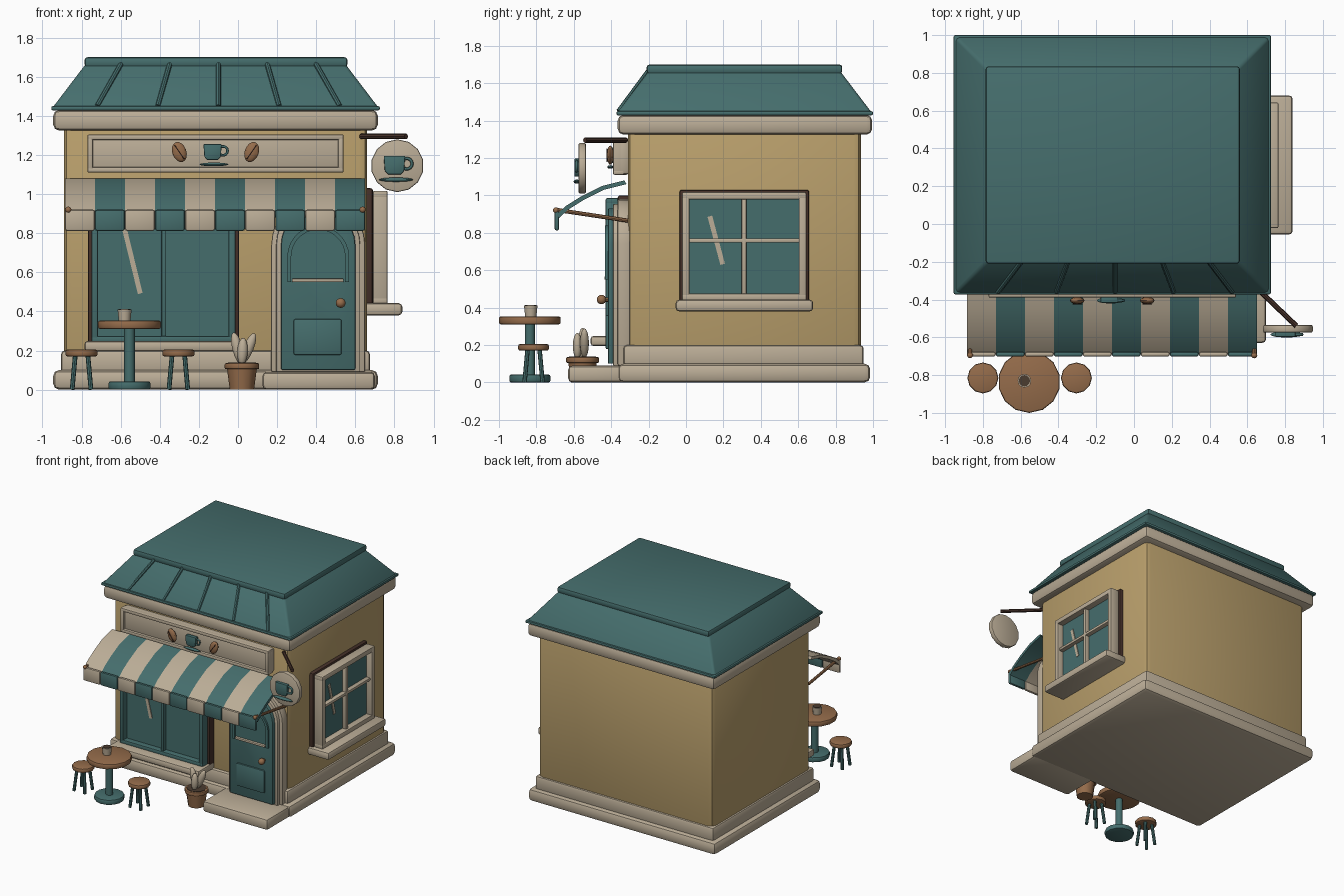
import bpy, bmesh, math
from mathutils import Vector, Matrix

if "Cube" in bpy.data.objects:
    bpy.data.objects.remove(bpy.data.objects["Cube"])


def material(name, r, g, b):
    m = bpy.data.materials.new(name)
    m.diffuse_color = (r, g, b, 1)
    m.use_nodes = True
    m.node_tree.nodes["Principled BSDF"].inputs["Base Color"].default_value = (r, g, b, 1)
    return m


TEAL = material("teal", 0.06, 0.155, 0.152)
CREAM = material("cream", 0.50, 0.42, 0.31)
WALL = material("ochre wall", 0.49, 0.35, 0.15)
WOOD = material("wood", 0.30, 0.15, 0.07)
DARK = material("dark wood", 0.06, 0.03, 0.022)
COFFEE = material("coffee", 0.07, 0.045, 0.03)


def finish(name, bm, mat, bevel=0, segments=2):
    """Bevel sharp edges, smooth by angle and link the object."""
    bmesh.ops.recalc_face_normals(bm, faces=bm.faces)
    if bevel:
        edges = [e for e in bm.edges if e.calc_face_angle(0) > 0.6]
        bmesh.ops.bevel(bm, geom=edges, offset=bevel, segments=segments,
                        profile=0.5, affect='EDGES', clamp_overlap=True)
    me = bpy.data.meshes.new(name)
    bm.to_mesh(me)
    bm.free()
    me.materials.append(mat)
    me.shade_smooth()
    me.set_sharp_from_angle(angle=math.radians(35))
    ob = bpy.data.objects.new(name, me)
    bpy.context.collection.objects.link(ob)
    return ob


def box(name, x, y, z, mat, bevel=0.012, top_inset=(0, 0)):
    """Box from (min, max) pairs; top_inset tapers the upper face."""
    bm = bmesh.new()
    bmesh.ops.create_cube(bm, size=1)
    mid = [(a + b) / 2 for a, b in (x, y, z)]
    size = [b - a for a, b in (x, y, z)]
    for v in bm.verts:
        top = v.co.z > 0
        for i in range(3):
            s = size[i] - (2 * top_inset[i] if top and i < 2 else 0)
            v.co[i] = mid[i] + v.co[i] * s
    return finish(name, bm, mat, bevel)


def prism(name, pts, axis, a, b, mat, bevel=0):
    """Extrude a 2D outline along x (outline is y,z) or y (outline is x,z)."""
    bm = bmesh.new()
    place = (lambda u, v: (a, u, v)) if axis == 'x' else (lambda u, v: (u, a, v))
    face = bm.faces.new([bm.verts.new(place(u, v)) for u, v in pts])
    ext = bmesh.ops.extrude_face_region(bm, geom=[face])
    move = Vector((b - a, 0, 0)) if axis == 'x' else Vector((0, b - a, 0))
    bmesh.ops.translate(bm, vec=move, verts=[g for g in ext["geom"] if isinstance(g, bmesh.types.BMVert)])
    return finish(name, bm, mat, bevel)


def rod(name, p, q, r, mat, r2=None, sides=12, bevel=0):
    """Cylinder or cone between two points."""
    p, q = Vector(p), Vector(q)
    bm = bmesh.new()
    rot = Vector((0, 0, 1)).rotation_difference(q - p).to_matrix().to_4x4()
    bmesh.ops.create_cone(bm, cap_ends=True, segments=sides, radius1=r, radius2=r2 or r,
                          depth=(q - p).length, matrix=Matrix.Translation((p + q) / 2) @ rot)
    return finish(name, bm, mat, bevel)


def ball(name, at, scale, mat, tilt=0):
    bm = bmesh.new()
    mtx = Matrix.Translation(at) @ Matrix.Rotation(tilt, 4, 'Y') @ Matrix.Diagonal((*scale, 1))
    bmesh.ops.create_uvsphere(bm, u_segments=12, v_segments=8, radius=1, matrix=mtx)
    return finish(name, bm, mat)


def frame(name, u, v, w, axis, a, b, mat):
    """Four bars around a rectangular opening facing x or y."""
    for part, uu, vv in (("low", u, (v[0], v[0] + w)), ("high", u, (v[1] - w, v[1])),
                         ("near", (u[0], u[0] + w), v), ("far", (u[1] - w, u[1]), v)):
        x, y = ((a, b), uu) if axis == 'x' else (uu, (a, b))
        box(f"{name}_{part}", x, y, vv, mat, 0.008)


# Shell: plinth, walls, cornice
box("base_plinth", (-0.945, 0.715), (-0.365, 0.985), (0, 0.1), CREAM, 0.03)
box("upper_plinth", (-0.905, 0.675), (-0.335, 0.95), (0.08, 0.2), CREAM, 0.02)
box("walls", (-0.89, 0.66), (-0.31, 0.935), (0.05, 1.4), WALL, 0.04)
box("cornice", (-0.945, 0.715), (-0.365, 0.995), (1.325, 1.43), CREAM, 0.03)

# Roof with front seams
box("roof_eave", (-0.955, 0.725), (-0.372, 1.0), (1.428, 1.45), TEAL, 0.008)
box("roof_slope", (-0.95, 0.72), (-0.37, 0.995), (1.44, 1.67), TEAL, 0.015, (0.175, 0.175))
box("roof_cap", (-0.785, 0.56), (-0.21, 0.835), (1.65, 1.7), TEAL, 0.015)
for i in range(-2, 3):
    rod("roof_seam", (-0.1 + i * 0.31, -0.36, 1.45), (-0.1 + i * 0.245, -0.19, 1.68), 0.013, TEAL, sides=8)

# Fascia board with recessed centre
box("fascia_panel", (-0.77, 0.54), (-0.37, -0.3), (1.11, 1.305), CREAM, 0.02)
frame("fascia_border", (-0.77, 0.54), (1.11, 1.305), 0.028, 'y', -0.39, -0.33, CREAM)
for x, tilt in ((-0.3, -0.35), (0.07, 0.35)):
    ball("coffee_bean", (x, -0.405, 1.215), (0.036, 0.018, 0.053), WOOD, tilt)
    rod("bean_groove", (x - 0.07 * tilt, -0.423, 1.18), (x + 0.07 * tilt, -0.423, 1.25), 0.003, DARK, sides=6)


def cup_emblem(x, y, z, s):
    """Flattened cup with handle and saucer."""
    w, h = 0.055 * s, 0.048 * s
    prism("emblem_cup", [(x - w, z + h), (x + w, z + h), (x + w * 0.9, z - h * 0.6), (x + w * 0.6, z - h),
                         (x - w * 0.6, z - h), (x - w * 0.9, z - h * 0.6)], 'y', y - 0.012, y + 0.02, TEAL, 0.005)
    bpy.ops.mesh.primitive_torus_add(location=(x + w * 1.15, y, z + h * 0.15), rotation=(math.pi / 2, 0, 0),
                                     major_radius=0.027 * s, minor_radius=0.008 * s,
                                     major_segments=14, minor_segments=6)
    bpy.context.object.name = "emblem_handle"
    bpy.context.object.data.materials.append(TEAL)
    bpy.ops.object.shade_smooth()
    ball("emblem_saucer", (x + w * 0.15, y, z - h * 1.55), (0.088 * s, 0.016, 0.011 * s), TEAL)


cup_emblem(-0.13, -0.405, 1.215, 0.85)

# Hanging round board on a diagonal bracket
rod("board_bracket", (0.63, -0.32, 1.295), (0.86, -0.54, 1.295), 0.014, DARK, sides=8)
rod("round_board", (0.815, -0.535, 1.145), (0.815, -0.575, 1.145), 0.135, CREAM, sides=14, bevel=0.008)
cup_emblem(0.8, -0.585, 1.148, 1.0)

# Striped awning with valance and arms
curve = [(-0.33, 1.08), (-0.45, 1.05), (-0.56, 0.995), (-0.64, 0.945), (-0.69, 0.9)]
outline = curve + [(y + 0.012, z - 0.02) for y, z in reversed(curve)]
step = 0.1535
for i in range(10):
    x0 = -0.885 + i * step
    mat = TEAL if i % 2 else CREAM
    prism("awning_stripe", outline, 'x', x0, x0 + step, mat)
    box("awning_valance", (x0 + 0.001, x0 + step - 0.001), (-0.702, -0.678), (0.812, 0.92), mat, 0.01)
for x in (-0.868, 0.637):
    rod("awning_arm", (x, -0.69, 0.922), (x, -0.31, 0.865), 0.011, WOOD, sides=8)
    ball("awning_pin", (x, -0.695, 0.92), (0.016, 0.016, 0.016), WOOD)

# Front shop window
box("front_window_surround", (-0.768, 0.005), (-0.365, -0.3), (0.22, 1.0), DARK)
box("front_glass", (-0.74, -0.02), (-0.385, -0.33), (0.25, 0.97), TEAL, 0)
frame("front_window_frame", (-0.75, -0.013), (0.24, 0.985), 0.035, 'y', -0.43, -0.34, TEAL)
box("front_mullion", (-0.39, -0.367), (-0.42, -0.36), (0.26, 0.96), TEAL, 0.006)
box("front_sill", (-0.785, 0.01), (-0.51, -0.31), (0.195, 0.248), CREAM, 0.015)
prism("front_glint", [(-0.612, 0.9), (-0.587, 0.9), (-0.488, 0.495), (-0.512, 0.488)], 'y', -0.391, -0.384, CREAM)


# Arched door, its stepped surround and step
def arch(cx, r, z0, spring, n=14):
    top = [(cx + r * math.cos(math.pi * i / n), spring + r * math.sin(math.pi * i / n)) for i in range(n + 1)]
    return [(cx - r, z0), (cx + r, z0)] + top


def arch_ring(cx, r, w, z0, spring):
    """Open U-shaped outline for a surround."""
    return arch(cx, r, z0, spring)[1:] + [(cx - r, z0)] + \
        [(cx - r + w, z0)] + arch(cx, r - w, z0, spring)[:1:-1] + [(cx + r - w, z0)]


DX = 0.41
prism("door_surround_outer", arch(DX, 0.24, 0.09, 0.74), 'y', -0.365, -0.3, CREAM, 0.008)
prism("door_surround_inner", arch(DX, 0.215, 0.09, 0.74), 'y', -0.39, -0.3, CREAM, 0.006)
prism("door_leaf", arch(DX, 0.19, 0.1, 0.74), 'y', -0.418, -0.32, TEAL, 0.008)
prism("door_light", arch(DX, 0.145, 0.57, 0.68), 'y', -0.422, -0.4, TEAL)
prism("door_light_trim", arch_ring(DX, 0.158, 0.02, 0.55, 0.68), 'y', -0.432, -0.4, TEAL)
box("door_rail", (0.275, 0.54), (-0.437, -0.4), (0.55, 0.568), CREAM, 0.005)
box("door_lower_panel", (0.285, 0.53), (-0.43, -0.4), (0.178, 0.36), TEAL, 0.008)
ball("door_knob", (0.525, -0.452, 0.443), (0.025, 0.025, 0.025), WOOD)
rod("knob_stem", (0.525, -0.41, 0.443), (0.525, -0.45, 0.443), 0.012, WOOD, sides=8)
box("door_step", (0.125, 0.7), (-0.63, -0.3), (0, 0.09), CREAM, 0.022)

# Side window
box("side_window_surround", (0.62, 0.69), (-0.035, 0.658), (0.4, 1.03), DARK)
box("side_glass", (0.65, 0.715), (0.0, 0.63), (0.45, 1.0), TEAL, 0)
frame("side_window_frame", (-0.022, 0.643), (0.435, 1.017), 0.04, 'x', 0.69, 0.765, CREAM)
box("side_mullion", (0.7, 0.75), (0.298, 0.323), (0.45, 1.0), CREAM, 0.006)
box("side_crossbar", (0.7, 0.75), (0.0, 0.63), (0.747, 0.77), CREAM, 0.006)
box("side_sill", (0.64, 0.84), (-0.055, 0.68), (0.38, 0.442), CREAM, 0.018)
prism("side_glint", [(0.115, 0.885), (0.14, 0.892), (0.208, 0.635), (0.184, 0.628)], 'x', 0.712, 0.721, CREAM)

# Cafe table with a cup
TX, TY = -0.555, -0.835
rod("table_top", (TX, TY, 0.31), (TX, TY, 0.353), 0.165, WOOD, sides=14, bevel=0.01)
rod("table_column", (TX, TY, 0.02), (TX, TY, 0.32), 0.027, TEAL)
rod("table_foot", (TX, TY, 0), (TX, TY, 0.042), 0.11, TEAL, sides=14, bevel=0.01)
rod("table_cup", (-0.58, -0.83, 0.352), (-0.58, -0.83, 0.41), 0.03, CREAM, 0.036)
rod("table_coffee", (-0.58, -0.83, 0.4), (-0.58, -0.83, 0.413), 0.03, COFFEE)

# Two stools with splayed legs
for sx in (-0.8, -0.305):
    rod("stool_seat", (sx, -0.815, 0.17), (sx, -0.815, 0.205), 0.082, WOOD, sides=12, bevel=0.01)
    for k in range(4):
        c, s = math.cos(math.pi * (k / 2 + 0.25)), math.sin(math.pi * (k / 2 + 0.25))
        rod("stool_leg", (sx + 0.068 * c, -0.815 + 0.068 * s, 0), (sx + 0.045 * c, -0.815 + 0.045 * s, 0.18),
            0.012, TEAL, sides=8)

# Potted plant
PX, PY = 0.02, -0.553
rod("plant_pot", (PX, PY, 0), (PX, PY, 0.12), 0.062, WOOD, 0.078)
rod("pot_rim", (PX, PY, 0.105), (PX, PY, 0.135), 0.088, WOOD, bevel=0.006)
rod("pot_soil", (PX, PY, 0.13), (PX, PY, 0.138), 0.072, COFFEE)
for dx, dy, tilt, h in ((-0.022, 0.0, -0.25, 0.085), (0.032, 0.01, 0.4, 0.085), (0.003, -0.028, 0.05, 0.07)):
    ball("plant_leaf", (PX + dx, PY + dy, 0.125 + h), (0.027, 0.024, h), CREAM, tilt)
